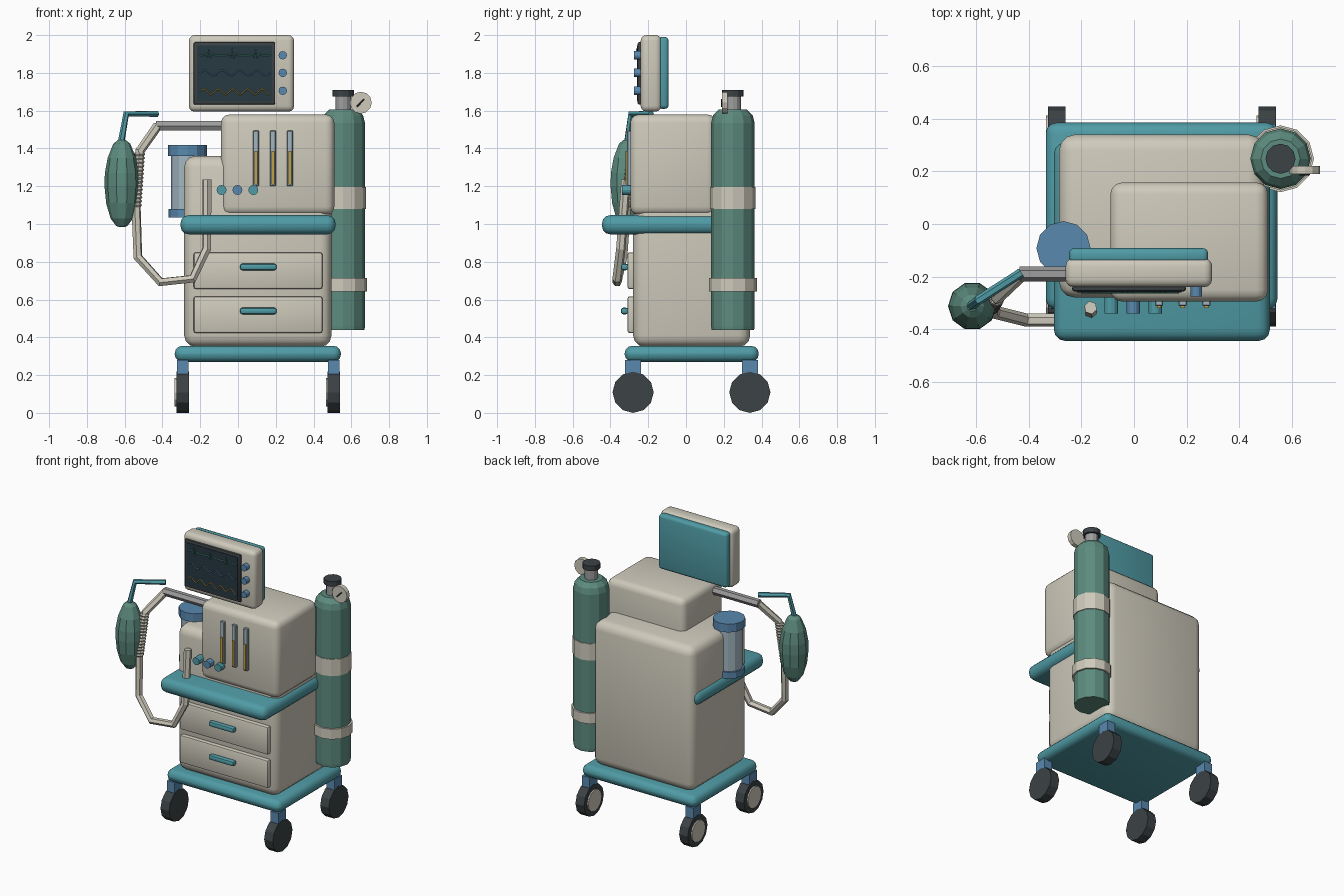
import bpy, bmesh, math
from mathutils import Matrix, Vector

if "Cube" in bpy.data.objects:
    bpy.data.objects.remove(bpy.data.objects["Cube"])


def mat(name, r, g, b):
    m = bpy.data.materials.new(name)
    m.diffuse_color = (r, g, b, 1)
    m.use_nodes = True
    m.node_tree.nodes["Principled BSDF"].inputs["Base Color"].default_value = m.diffuse_color
    return m


BEIGE = mat("beige", .62, .59, .50)
TEAL = mat("teal", .08, .33, .38)
GREEN = mat("green", .11, .26, .21)
DARK = mat("dark", .045, .055, .06)
BLUE = mat("blue", .10, .25, .43)
GLASS = mat("glass", .36, .47, .53)
SCREEN = mat("screen", .02, .04, .055)
AMBER = mat("amber", .55, .36, .06)
TRACE = mat("trace", .08, .35, .25)
METAL = mat("metal", .34, .34, .34)


def finish(name, bm, m, smooth=False):
    me = bpy.data.meshes.new(name)
    bmesh.ops.recalc_face_normals(bm, faces=bm.faces)
    for f in bm.faces:
        f.smooth = smooth
    bm.to_mesh(me)
    bm.free()
    if smooth:
        me.set_sharp_from_angle(angle=math.radians(35))
    me.materials.append(m)
    ob = bpy.data.objects.new(name, me)
    bpy.context.collection.objects.link(ob)
    return ob


def box(name, x, y, z, m, bevel=0, seg=3):
    """Rounded box from (min, max) ranges."""
    bm = bmesh.new()
    bmesh.ops.create_cube(bm, size=1)
    for v in bm.verts:
        v.co = [(r[0] + r[1]) / 2 + c * (r[1] - r[0]) for r, c in zip((x, y, z), v.co)]
    if bevel:
        bmesh.ops.bevel(bm, geom=bm.edges[:], offset=bevel, segments=seg,
                        profile=.5, affect='EDGES')
    return finish(name, bm, m, bool(bevel))


def lathe(name, center, profile, m, axis='Z', n=12):
    """Low-poly turned part; profile is (radius, position along axis)."""
    bm = bmesh.new()
    rot = {'Z': Matrix(), 'X': Matrix.Rotation(math.pi / 2, 4, 'Y'),
           'Y': Matrix.Rotation(math.pi / 2, 4, 'X')}[axis]
    rings = []
    for r, h in profile:
        ring = []
        for i in range(n):
            a = 2 * math.pi * i / n
            p = rot @ Vector((r * math.cos(a), r * math.sin(a), 0))
            p['XYZ'.index(axis)] += h
            ring.append(bm.verts.new(p + Vector(center)))
        rings.append(ring)
    for a, b in zip(rings, rings[1:]):
        for i in range(n):
            j = (i + 1) % n
            bm.faces.new((a[i], a[j], b[j], b[i]))
    bm.faces.new(rings[0])
    bm.faces.new(rings[-1])
    return finish(name, bm, m)


def tube(name, pts, r, m, res=1):
    cu = bpy.data.curves.new(name, 'CURVE')
    cu.dimensions = '3D'
    cu.bevel_depth, cu.bevel_resolution, cu.use_fill_caps = r, res, True
    s = cu.splines.new('POLY')
    s.points.add(len(pts) - 1)
    for p, q in zip(s.points, pts):
        p.co = (*q, 1)
    s.use_smooth = False
    cu.materials.append(m)
    ob = bpy.data.objects.new(name, cu)
    bpy.context.collection.objects.link(ob)
    return ob


# cart: base, cabinet, work shelf, console
box("base", (-.335, .545), (-.325, .385), (.27, .355), TEAL, .04)
box("cabinet", (-.285, .495), (-.28, .34), (.35, 1.36), BEIGE, .06)
box("shelf", (-.305, .517), (-.445, .31), (.945, 1.047), TEAL, .045)
box("console", (-.09, .51), (-.295, .158), (1.047, 1.58), BEIGE, .045)

# casters
for sx, x in (("left", -.293), ("right", .507)):
    for sy, y in (("front", -.28), ("rear", .338)):
        tag = f"{sy}_{sx}"
        box("caster_stem_" + tag, (x - .03, x + .03), (y - .042, y + .042), (.18, .28), BLUE)
        lathe("wheel_" + tag, (x, y, .109), [(.109, -.033), (.109, .033)], DARK, 'X')
        lathe("hub_" + tag, (x, y, .109), [(.075, -.042), (.075, 0)], BEIGE, 'X')

# drawers with handles
for i, z in enumerate((.52, .753)):
    box(f"drawer_{i}", (-.235, .447), (-.31, -.27), (z - .097, z + .097), BEIGE, .012, 2)
    box(f"drawer_handle_{i}", (.01, .205), (-.345, -.305), (z + .002, z + .037), TEAL, .013, 2)

# monitor
box("monitor", (-.26, .297), (-.24, -.13), (1.595, 2), BEIGE, .03)
box("monitor_back", (-.247, .282), (-.15, -.092), (1.61, 1.99), TEAL, .02)
box("screen_bezel", (-.235, .197), (-.256, -.235), (1.632, 1.963), DARK, .008, 2)
box("screen", (-.217, .18), (-.26, -.25), (1.65, 1.945), SCREEN)
for i, z in enumerate((1.705, 1.80, 1.893)):
    lathe(f"monitor_knob_{i}", (.237, -.24, z), [(.022, -.035), (.022, .01)], BLUE, 'Y')

# screen traces
xs = [-.2 + .37 * i / 48 for i in range(49)]
pulse = {3: .008, 5: -.012, 6: .035, 7: -.018, 9: .01}
traces = (("pulse", 1.893, TRACE, lambda i: pulse.get(i % 16, 0)),
          ("pressure", 1.80, BLUE, lambda i: .014 * math.sin(i * math.pi / 6)),
          ("breath", 1.70, AMBER, lambda i: .014 * math.sin(i * math.pi / 5)))
for name, z, m, fn in traces:
    tube(name + "_trace", [(x, -.262, z + fn(i)) for i, x in enumerate(xs)], .003, m, 0)

# flow meters
for i, x in enumerate((.095, .185, .275)):
    box(f"flow_tube_{i}", (x - .016, x + .016), (-.312, -.285), (1.2, 1.495), GLASS, .004, 1)
    box(f"flow_level_{i}", (x - .008, x + .008), (-.32, -.30), (1.21, 1.387), AMBER)

# console knobs
for i, x in enumerate((-.087, -.003, .081)):
    lathe(f"console_knob_{i}", (x, -.29, 1.18), [(.026, -.05), (.026, .01)],
          BLUE if i == 1 else TEAL, 'Y')

# gas cylinder, bands, valve and gauge
gx, gy = .557, .248
lathe("gas_cylinder", (gx, gy, 0), [(.113, .44), (.115, .46), (.115, 1.535), (.105, 1.575), (.075, 1.605)], GREEN)
lathe("upper_band", (gx, gy, 0), [(.12, 1.08), (.12, 1.197)], BEIGE)
lathe("lower_band", (gx, gy, 0), [(.127, .642), (.127, .713)], BEIGE)
lathe("valve_neck", (gx, gy, 0), [(.042, 1.59), (.042, 1.68)], METAL)
lathe("valve_cap", (gx, gy, 0), [(.057, 1.675), (.057, 1.71)], DARK)
lathe("gauge", (.65, .205, 1.642), [(.058, -.015), (.058, .015)], BEIGE, 'Y')
tube("gauge_needle", [(.63, .188, 1.622), (.667, .188, 1.66)], .004, DARK, 0)

# absorber jar
jx, jy = -.268, -.092
lathe("jar_base", (jx, jy, 0), [(.1, 1.035), (.1, 1.08)], BLUE)
lathe("jar_glass", (jx, jy, 0), [(.088, 1.075), (.088, 1.365)], GLASS)
lathe("jar_lid", (jx, jy, 0), [(.103, 1.36), (.103, 1.417)], BLUE)

# support arm and breathing hose
tube("arm", [(-.05, -.19, 1.52), (-.435, -.19, 1.52)], .028, METAL)
tube("hose", [(-.425, -.19, 1.52), (-.52, -.28, 1.385), (-.54, -.315, 1.1), (-.53, -.335, .825),
              (-.41, -.365, .692), (-.24, -.365, .71), (-.165, -.345, .87), (-.165, -.318, 1.235)],
     .025, BEIGE)
for i in range(14):
    t = i / 13
    lathe(f"hose_rib_{i}", (-.522 - .018 * t, -.283 - .032 * t, 1.37 - .27 * t),
          [(.025, -.009), (.031, 0), (.025, .009)], BEIGE, n=8)

# breathing bag and its elbow
bag = [(.02, 1.445), (.045, 1.425), (.075, 1.35), (.09, 1.27), (.092, 1.2),
       (.083, 1.11), (.06, 1.03), (.03, .99), (.012, .983)]
lathe("breathing_bag", (-.615, -.312, 0), bag, GREEN, n=10)
tube("bag_elbow", [(-.62, -.312, 1.425), (-.592, -.29, 1.583), (-.428, -.185, 1.583)], .018, TEAL)
